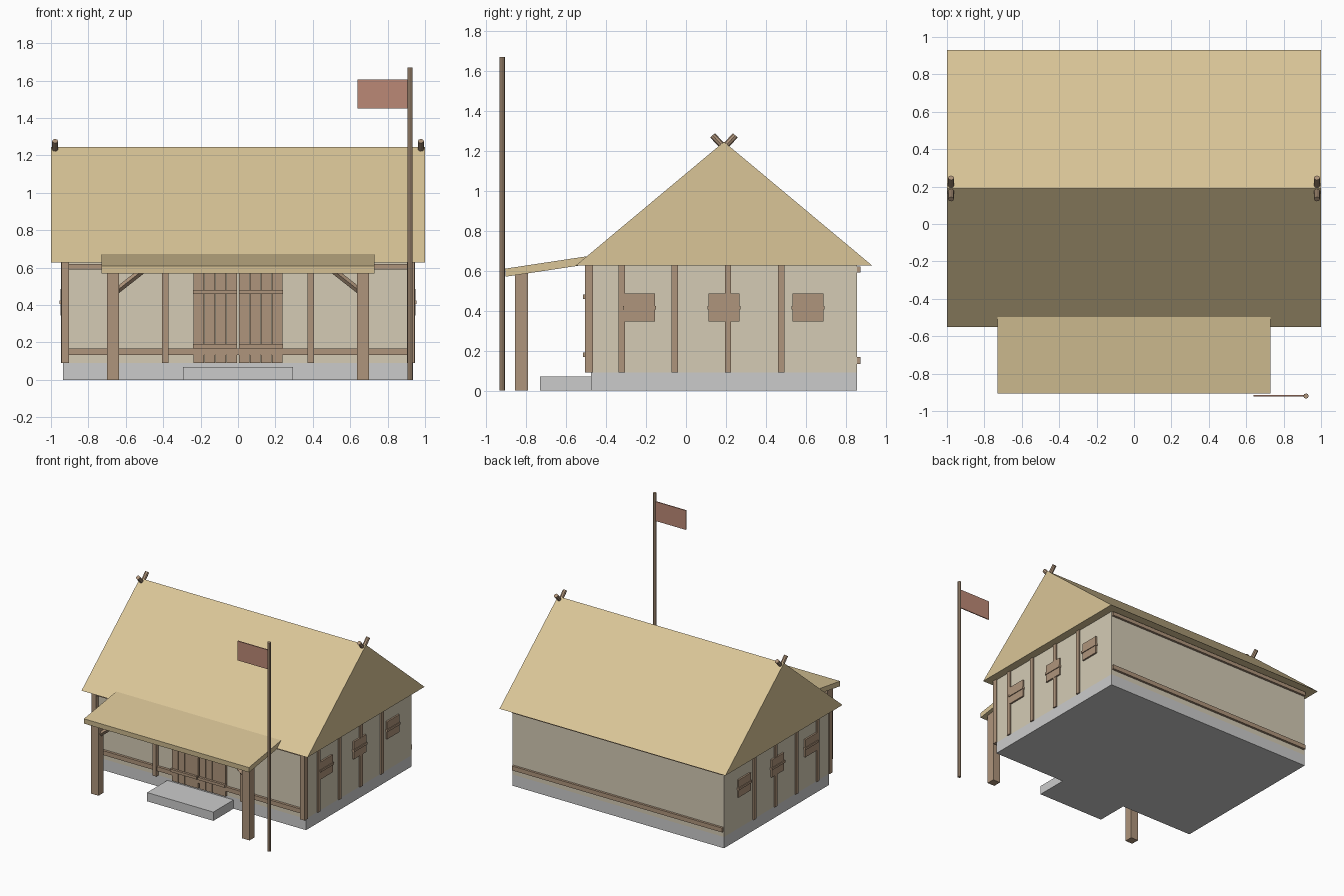
import bpy, bmesh, math
from mathutils import Vector

if "Cube" in bpy.data.objects:
    bpy.data.objects.remove(bpy.data.objects["Cube"])


def material(name, rgb):
    m = bpy.data.materials.new(name)
    m.diffuse_color = (*rgb, 1)
    m.use_nodes = True
    m.node_tree.nodes["Principled BSDF"].inputs["Base Color"].default_value = m.diffuse_color
    return m


THATCH = material("thatch", (0.70, 0.56, 0.31))
PLASTER = material("plaster", (0.66, 0.60, 0.46))
WOOD = material("wood", (0.43, 0.30, 0.20))
CLOTH = material("cloth", (0.50, 0.25, 0.18))


def finish(name, bm, mat):
    bmesh.ops.recalc_face_normals(bm, faces=bm.faces)
    me = bpy.data.meshes.new(name)
    bm.to_mesh(me)
    bm.free()
    if mat:
        me.materials.append(mat)
    ob = bpy.data.objects.new(name, me)
    bpy.context.collection.objects.link(ob)
    return ob


def box(name, xs, ys, zs, mat=None):
    """Box from (min, max) pairs."""
    bm = bmesh.new()
    bmesh.ops.create_cube(bm, size=1)
    for v in bm.verts:
        v.co = [r[0] if c < 0 else r[1] for c, r in zip(v.co, (xs, ys, zs))]
    return finish(name, bm, mat)


def prism(name, profile, x0, x1, mat):
    """Extrude a (y, z) profile along x."""
    bm = bmesh.new()
    face = bm.faces.new([bm.verts.new((x0, y, z)) for y, z in profile])
    ext = bmesh.ops.extrude_face_region(bm, geom=[face])
    verts = [g for g in ext["geom"] if isinstance(g, bmesh.types.BMVert)]
    bmesh.ops.translate(bm, verts=verts, vec=(x1 - x0, 0, 0))
    return finish(name, bm, mat)


def rod(name, a, b, radius, mat, sides=8):
    a, b = Vector(a), Vector(b)
    bm = bmesh.new()
    bmesh.ops.create_cone(bm, cap_ends=True, segments=sides, radius1=radius,
                          radius2=radius, depth=(b - a).length)
    ob = finish(name, bm, mat)
    ob.location = (a + b) / 2
    ob.rotation_mode = 'QUATERNION'
    ob.rotation_quaternion = (b - a).to_track_quat('Z', 'Y')
    return ob


def span(c, w):
    return (c - w / 2, c + w / 2)


# Base, step and walls
box("foundation", (-0.935, 0.935), (-0.475, 0.855), (0, 0.09))
box("door_step", (-0.293, 0.293), (-0.73, -0.475), (0, 0.07))
box("walls", (-0.935, 0.935), (-0.475, 0.855), (0.09, 0.63), PLASTER)

# Solid gabled roof and sloping porch roof
prism("roof", [(-0.55, 0.627), (0.93, 0.627), (0.19, 1.245)], -1, 1, THATCH)
prism("porch_roof", [(-0.902, 0.57), (-0.905, 0.61), (-0.495, 0.672), (-0.49, 0.632)],
      -0.73, 0.73, THATCH)

# Horizontal rails on front and back walls
for side, y in (("front", -0.48), ("back", 0.858)):
    box(side + "_lower_rail", (-0.93, 0.93), span(y, 0.03), (0.132, 0.167), WOOD)
    box(side + "_upper_rail", (-0.93, 0.93), span(y, 0.03), (0.59, 0.62), WOOD)

for s, label in ((-1, "left"), (1, "right")):
    # Timber posts on the front wall
    box(label + "_corner_post", span(s * 0.924, 0.04), (-0.505, -0.465), (0.09, 0.63), WOOD)
    box(label + "_front_post", span(s * 0.388, 0.034), (-0.505, -0.465), (0.09, 0.63), WOOD)

    # Timber posts on the side wall
    for y in (-0.322, -0.056, 0.21, 0.476):
        box(label + "_side_post", span(s * 0.932, 0.028), span(y, 0.032), (0.09, 0.63), WOOD)

    # Shuttered windows with a crossbar
    for y in (-0.232, 0.19, 0.61):
        box(label + "_shutter", span(s * 0.935, 0.026), span(y, 0.155), (0.345, 0.485), WOOD)
        box(label + "_shutter_bar", span(s * 0.944, 0.02), span(y, 0.165), (0.406, 0.424), WOOD)

    # Door leaf: planks and battens
    for i in range(4):
        x = s * (0.034 + 0.0585 * i)
        box(label + "_door_plank", span(x, 0.055), (-0.498, -0.47), (0.09, 0.575), WOOD)
    for z in (0.47, 0.18):
        box(label + "_door_batten", span(s * 0.123, 0.236), (-0.516, -0.49), span(z, 0.022), WOOD)

    # Porch post and diagonal brace
    box(label + "_porch_post", span(s * 0.668, 0.065), (-0.855, -0.79), (0, 0.592), WOOD)
    rod(label + "_porch_brace", (s * 0.65, -0.822, 0.475), (s * 0.51, -0.822, 0.585),
        0.017, WOOD, 4)

    # Crossed poles at the ridge ends
    for d in (-1, 1):
        rod(label + "_ridge_pole", (s * 0.978, 0.19 + d * 0.057, 1.277),
            (s * 0.978, 0.19 - d * 0.02, 1.195), 0.016, WOOD)

# Flagpole and flag
rod("flagpole", (0.92, -0.92, 0), (0.92, -0.92, 1.67), 0.014, WOOD, 8)
box("flag", (0.64, 0.915), span(-0.917, 0.008), (1.45, 1.605), CLOTH)
